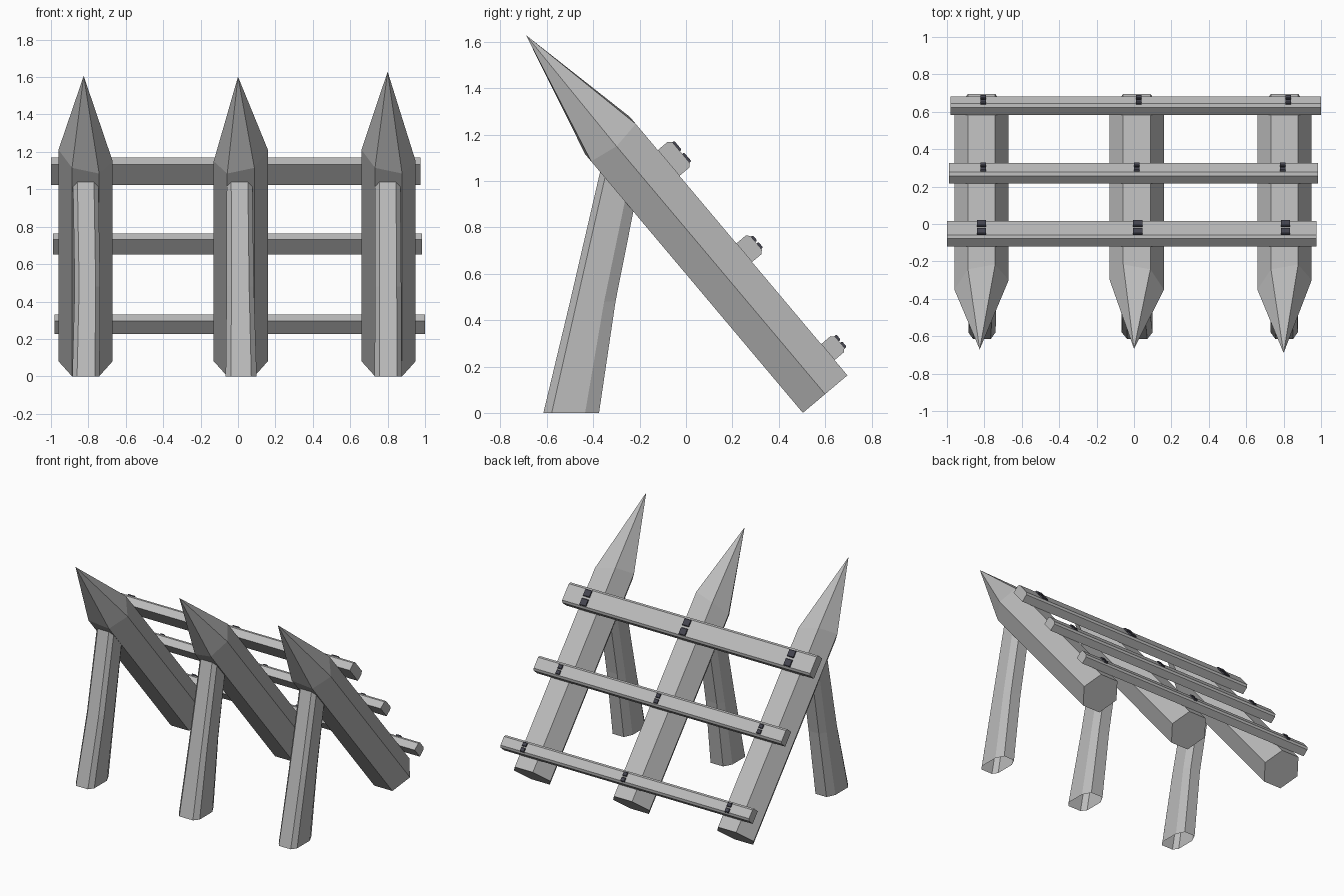
import bpy, bmesh, math
from mathutils import Vector

cube = bpy.data.objects.get("Cube")
if cube:
    bpy.data.objects.remove(cube)


def material(name, rgb):
    m = bpy.data.materials.new(name)
    m.use_nodes = True
    m.diffuse_color = (*rgb, 1)
    bsdf = m.node_tree.nodes["Principled BSDF"]
    bsdf.inputs["Base Color"].default_value = (*rgb, 1)
    bsdf.inputs["Roughness"].default_value = 0.8
    return m


WOOD = material("pale grey wood", (0.5, 0.5, 0.5))
IRON = material("dark iron", (0.06, 0.06, 0.08))

# Slope frame: s runs up along the logs, v points out of their upper side
ORIGIN = Vector((0, 0.60, 0.081))
S = Vector((0, -0.644, 0.765)).normalized()
V = Vector((0, -S.z, S.y)) * -1
RADIUS = 0.145
APOTHEM = RADIUS * math.cos(math.pi / 6)


def slope(x, s, v):
    return ORIGIN + Vector((x, 0, 0)) + S * s + V * v


def loft(name, rings, mat, cap_start=True, cap_end=True):
    """Skin a list of point rings; a ring of one point closes to a tip."""
    bm = bmesh.new()
    loops = [[bm.verts.new(p) for p in ring] for ring in rings]
    for a, b in zip(loops, loops[1:]):
        n = len(a)
        for i in range(n):
            j = (i + 1) % n
            bm.faces.new((a[i], a[j], b[0]) if len(b) == 1 else (a[i], a[j], b[j], b[i]))
    if cap_start:
        bm.faces.new(loops[0][::-1])
    if cap_end and len(loops[-1]) > 2:
        bm.faces.new(loops[-1])
    bmesh.ops.recalc_face_normals(bm, faces=bm.faces)
    mesh = bpy.data.meshes.new(name)
    bm.to_mesh(mesh)
    bm.free()
    mesh.materials.append(mat)
    obj = bpy.data.objects.new(name, mesh)
    bpy.context.collection.objects.link(obj)
    return obj


def log(name, x, tip_x, tip_s, tilt):
    """Six-sided sharpened log with a slightly skewed shoulder."""
    corners = [(math.cos(i * math.pi / 3), math.sin(i * math.pi / 3)) for i in range(6)]

    def ring(s, skew):
        return [slope(x + RADIUS * c, s + skew * c, RADIUS * k) for c, k in corners]

    loft(name, [ring(0, 0), ring(1.437, tilt), [slope(tip_x, tip_s, 0.01)]], WOOD)


def support(name, xs, widths):
    """Eight-sided leg, open underneath, narrowing into the log."""
    levels = [(0, -0.495, 0.12), (0.48, -0.402, 0.098), (1.08, -0.273, 0.088)]
    outline = [(0.65, -1), (1, -0.7), (1, 0.5), (0.6, 1),
               (-0.6, 1), (-1, 0.5), (-1, -0.7), (-0.65, -1)]
    rings = [[Vector((x + w * a, y + h * b, z)) for a, b in outline]
             for x, w, (z, y, h) in zip(xs, widths, levels)]
    loft(name, rings, WOOD, cap_start=False)


def slab(name, x0, x1, s, v, width, thick, chamfer, mat):
    """Chamfered bar lying across the slope."""
    a, b, c = width / 2, thick / 2, chamfer
    half = [(a, -b), (a, b - c), (a - c, b)]
    section = half + [(-p, q) for p, q in reversed(half)]
    rings = [[slope(x, s + p, v + q) for p, q in section] for x in (x0, x1)]
    return loft(name, rings, mat)


# Sharpened logs and their legs
SIDES = ("right", "middle", "left")
log("right_log", -0.815, -0.825, 1.985, -0.04)
log("middle_log", 0.015, 0.0, 1.98, 0.04)
log("left_log", 0.805, 0.80, 2.015, -0.04)
support("right_support", (-0.813, -0.805, -0.815), (0.073, 0.068, 0.068))
support("middle_support", (0.017, 0.012, 0.008), (0.083, 0.073, 0.068))
support("left_support", (0.803, 0.803, 0.80), (0.073, 0.070, 0.068))

# Cross planks with a pair of nail heads over every log
PLANKS = [
    ("upper", -1.0, 0.975, 1.197, 0.145, 0.07, 0.05, (-0.815, 0.02, 0.81)),
    ("centre", -0.99, 0.985, 0.691, 0.105, 0.067, 0.03, (-0.805, 0.015, 0.795)),
    ("lower", -0.98, 1.0, 0.131, 0.09, 0.067, 0.03, (-0.805, 0.025, 0.825)),
]
for level, x0, x1, s, width, thick, nail, nail_xs in PLANKS:
    slab(f"{level}_plank", x0, x1, s, APOTHEM + thick / 2, width, thick, 0.014, WOOD)
    top = APOTHEM + thick
    for side, x in zip(SIDES, nail_xs):
        for k, end in ((1, "top"), (-1, "bottom")):
            slab(f"{level}_{side}_{end}_nail", x - nail / 2, x + nail / 2,
                 s + k * nail * 0.65, top + 0.003, nail, 0.014, 0.004, IRON)
